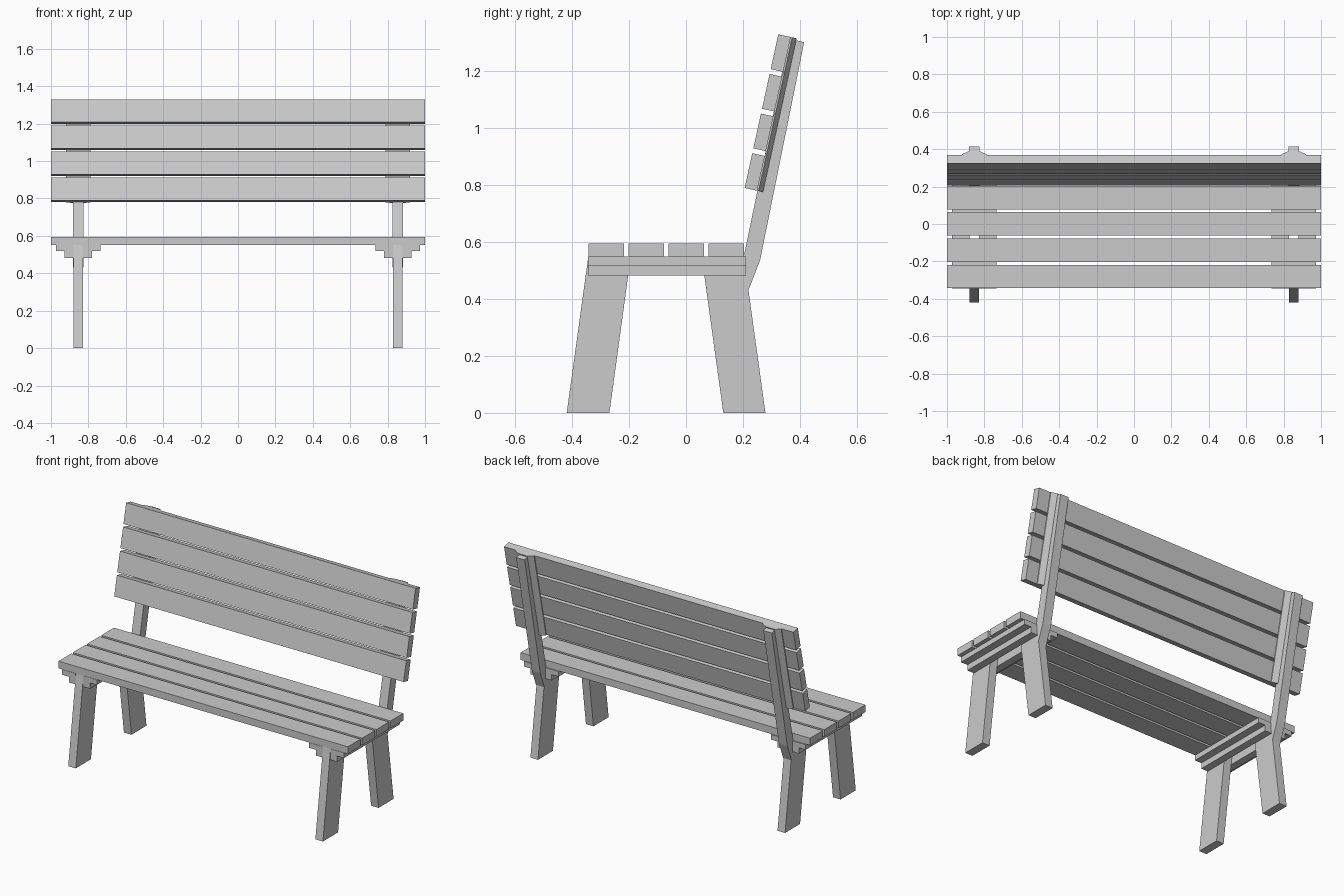
import bpy, bmesh
from mathutils import Vector

if "Cube" in bpy.data.objects:
    bpy.data.objects.remove(bpy.data.objects["Cube"])

LEG_X = 0.854
UP = Vector((0, 0.214, 0.977)).normalized()      # direction up the backrest
BACK = Vector((0, UP.z, -UP.y))                  # direction out of its rear face
CORNER = Vector((0, 0.206, 0.79))                # front bottom edge of the backrest


def prism(name, section, sweep):
    """Sweep a closed 3D section along a vector."""
    bm = bmesh.new()
    face = bm.faces.new([bm.verts.new(p) for p in section])
    new = bmesh.ops.extrude_face_region(bm, geom=[face])["geom"]
    bmesh.ops.translate(bm, vec=sweep, verts=[g for g in new if isinstance(g, bmesh.types.BMVert)])
    bmesh.ops.recalc_face_normals(bm, faces=bm.faces)
    mesh = bpy.data.meshes.new(name)
    bm.to_mesh(mesh)
    bm.free()
    obj = bpy.data.objects.new(name, mesh)
    bpy.context.collection.objects.link(obj)
    return obj


def side_profile(name, yz, x0, x1):
    return prism(name, [Vector((x0, y, z)) for y, z in yz], Vector((x1 - x0, 0, 0)))


def rect(y0, y1, z0, z1):
    return [(y0, z0), (y1, z0), (y1, z1), (y0, z1)]


def mirrored(obj):
    mod = obj.modifiers.new("mirror", "MIRROR")
    mod.use_axis[0] = True


# Seat and backrest slats
for i in range(4):
    y = -0.343 + i * 0.1405
    side_profile(f"seat_slat_{i + 1}", rect(y, y + 0.125, 0.55, 0.595), -1, 1)
    p = CORNER + UP * (i * 0.1425)
    corners = [p, p + UP * 0.125, p + UP * 0.125 + BACK * 0.045, p + BACK * 0.045]
    prism(f"back_slat_{i + 1}", [c - Vector((1, 0, 0)) for c in corners], Vector((2, 0, 0)))

# Legs and rear posts
front = [(-0.419, 0), (-0.269, 0), (-0.194, 0.55), (-0.343, 0.55)]
rear = [(0.131, 0), (0.279, 0), (0.203, 0.55), (0.055, 0.55)]
post = [(0.219, 0.43), (0.26, 0.535), (0.415, 1.302), (0.362, 1.315), (0.203, 0.55)]
mirrored(side_profile("front_leg", front, LEG_X - 0.026, LEG_X + 0.026))
mirrored(side_profile("rear_leg", rear, LEG_X - 0.026, LEG_X + 0.026))
mirrored(side_profile("back_post", post, LEG_X - 0.029, LEG_X + 0.029))

# Bevelled backing strips between the posts and the back slats
strip = [(-0.065, 0.045), (0.065, 0.045), (0.065, 0.05), (0.031, 0.066), (-0.031, 0.066), (-0.065, 0.05)]
mirrored(prism("backing_strip",
               [CORNER + Vector((LEG_X + x, 0, 0)) + BACK * d for x, d in strip], UP * 0.5525))

# Stepped seat rails on both sides of each leg pair
for side, s in (("outer", 1), ("inner", -1)):
    step = [(0.026, 0.482), (0.073, 0.482), (0.073, 0.518), (0.12, 0.518), (0.12, 0.55), (0.026, 0.55)]
    mirrored(prism(f"{side}_seat_rail",
                   [Vector((LEG_X + s * x, -0.345, z)) for x, z in step], Vector((0, 0.555, 0))))
